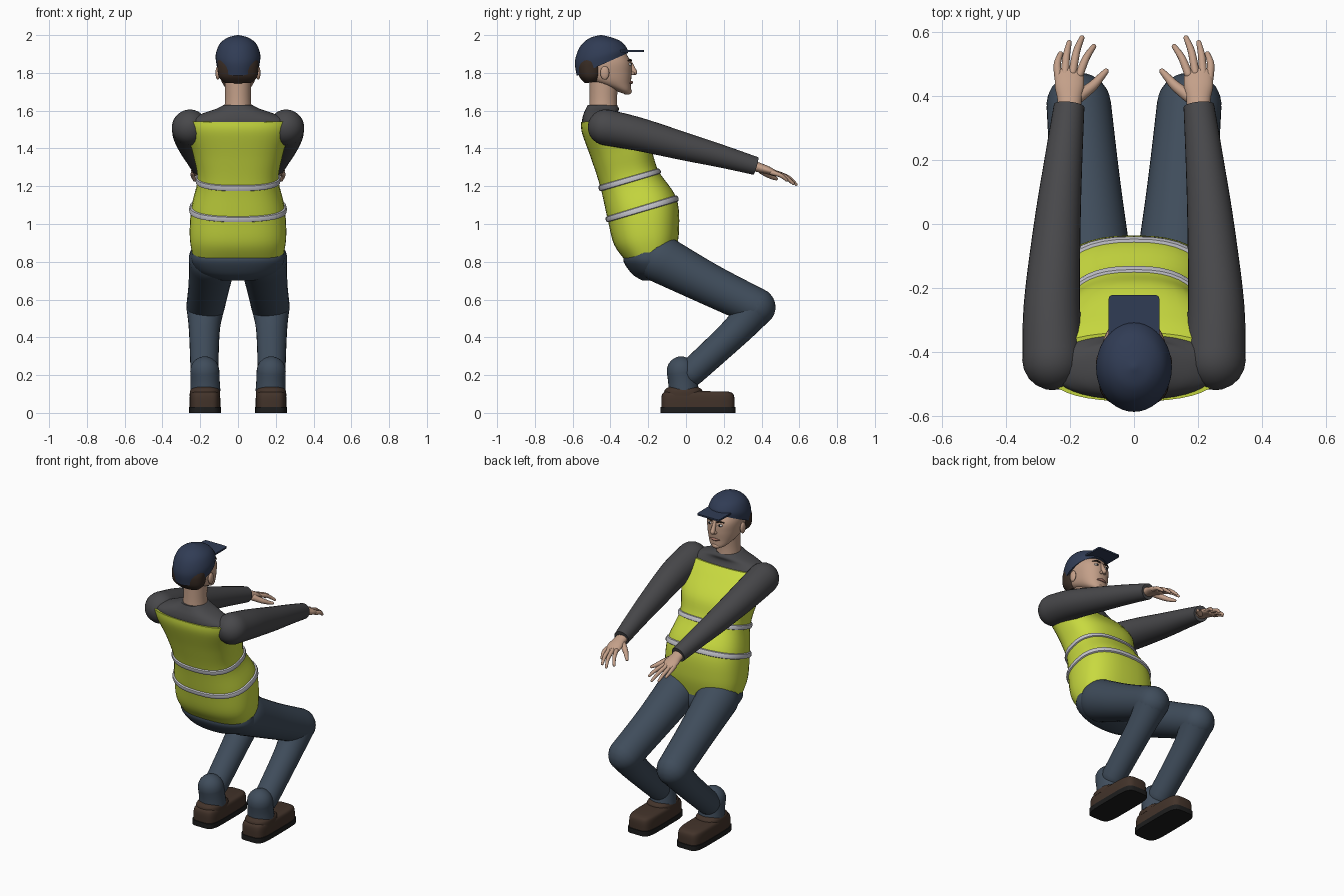
import bpy, bmesh
from math import sin, cos, pi, radians
from mathutils import Vector

if "Cube" in bpy.data.objects:
    bpy.data.objects.remove(bpy.data.objects["Cube"])


def material(name, r, g, b):
    m = bpy.data.materials.new(name)
    m.diffuse_color = (r, g, b, 1)
    m.use_nodes = True
    m.node_tree.nodes["Principled BSDF"].inputs["Base Color"].default_value = m.diffuse_color
    return m


VEST = material("vest_yellow", .58, .70, .05)
SHIRT = material("shirt_grey", .065, .065, .07)
PANTS = material("trouser_blue", .05, .073, .105)
CAP = material("cap_navy", .03, .045, .09)
SKIN = material("skin", .55, .35, .25)
HAIR = material("hair_brown", .04, .025, .018)
SHOE = material("shoe_brown", .055, .033, .023)
SOLE = material("sole_black", .012, .012, .012)
TAPE = material("tape_silver", .55, .55, .6)
LIP = material("lip", .36, .17, .13)
EYE = material("eye_white", .7, .7, .68)


def catmull(rows, t):
    """Smoothly interpolate rows of numbers at parameter t."""
    i = min(int(t), len(rows) - 2)
    f = t - i
    a, b, c, d = (rows[min(max(k, 0), len(rows) - 1)] for k in range(i - 1, i + 3))
    return [q + .5 * f * (r - p + f * (2 * p - 5 * q + 4 * r - s + f * (3 * (q - r) + s - p)))
            for p, q, r, s in zip(a, b, c, d)]


def resample(rows, n):
    count = (len(rows) - 1) * n
    return [catmull(rows, k / n) for k in range(count + 1)]


def skin_rings(name, rings, mat, angle=40):
    """Join closed rings of points into a capped smooth surface."""
    bm = bmesh.new()
    vs = [[bm.verts.new(p) for p in ring] for ring in rings]
    n = len(vs[0])
    for a, b in zip(vs, vs[1:]):
        for i in range(n):
            bm.faces.new((a[i], a[(i + 1) % n], b[(i + 1) % n], b[i]))
    bm.faces.new(vs[0][::-1])
    bm.faces.new(vs[-1])
    bmesh.ops.recalc_face_normals(bm, faces=bm.faces)
    me = bpy.data.meshes.new(name)
    bm.to_mesh(me)
    bm.free()
    me.polygons.foreach_set("use_smooth", [True] * len(me.polygons))
    me.set_sharp_from_angle(angle=radians(angle))
    me.materials.append(mat)
    ob = bpy.data.objects.new(name, me)
    bpy.context.collection.objects.link(ob)
    return ob


def section(row, x=0, power=2, grow=0, n=40):
    """Superellipse ring from (y back, z back, y front, z front, half width)."""
    yb, zb, yf, zf, w = row
    c = Vector((x, (yb + yf) / 2, (zb + zf) / 2))
    v = Vector((0, (yf - yb) / 2, (zf - zb) / 2))
    v *= 1 + grow / v.length
    pts = []
    for i in range(n):
        co, si = cos(2 * pi * i / n), sin(2 * pi * i / n)
        e = 2 / power
        pts.append(c + Vector(((w + grow) * abs(co) ** e * (1 if co > 0 else -1), 0, 0))
                   + v * abs(si) ** e * (1 if si > 0 else -1))
    return pts


def loft(name, rows, mat, x=0, power=2, sub=6):
    return skin_rings(name, [section(r, x, power) for r in resample(rows, sub)], mat)


def tube(name, rows, mat, caps=(1, 1), sub=5, n=20):
    """Round-ended limb through rows of (x, y, z, radius[, vertical radius])."""
    rows = resample([r if len(r) == 5 else (*r, r[3]) for r in rows], sub)
    pts = [Vector(r[:3]) for r in rows]
    rings = []

    def ring(c, t, ru, rv):
        up = Vector((0, 1, 0)) if abs(t.z) > .9 else Vector((0, 0, 1))
        u = t.cross(up).normalized()
        v = u.cross(t)
        rings.append([c + u * ru * cos(2 * pi * i / n) + v * rv * sin(2 * pi * i / n)
                      for i in range(n)])

    arc = [radians(a) for a in (18, 36, 54, 72, 86)]
    last = len(rows) - 1
    for k, r in enumerate(rows):
        t = (pts[min(k + 1, last)] - pts[max(k - 1, 0)]).normalized()
        if k == 0 and caps[0]:
            for a in reversed(arc):
                ring(pts[k] - t * r[4] * sin(a), t, r[3] * cos(a), r[4] * cos(a))
        ring(pts[k], t, r[3], r[4])
        if k == last and caps[1]:
            for a in arc:
                ring(pts[k] + t * r[4] * sin(a), t, r[3] * cos(a), r[4] * cos(a))
    return skin_rings(name, rings, mat)


def ball(name, c, r, mat):
    rings = []
    for k in range(1, 14):
        a = pi * k / 14
        rings.append([(c[0] + r[0] * sin(a) * cos(b), c[1] + r[1] * sin(a) * sin(b),
                       c[2] - r[2] * cos(a)) for b in (2 * pi * i / 20 for i in range(20))])
    return skin_rings(name, rings, mat)


# Torso: vest, reflective bands, shirt yoke, pelvis
body = [(-.315, .80, -.06, .83, .235), (-.38, .89, -.037, .96, .255),
        (-.415, 1.025, -.05, 1.135, .248), (-.452, 1.19, -.145, 1.28, .215),
        (-.50, 1.34, -.19, 1.40, .238), (-.55, 1.48, -.28, 1.50, .272),
        (-.555, 1.54, -.34, 1.555, .275)]
loft("vest", body, VEST, power=2.5)
for k, t in enumerate((2, 3)):
    steps = ((-.11, -.004), (-.08, .008), (0, .011), (.08, .008), (.11, -.004))
    skin_rings(f"reflective_band_{k}", [section(catmull(body, t + d), 0, 2.5, g) for d, g in steps], TAPE)
loft("shirt_yoke", [(-.54, 1.46, -.30, 1.48, .26), (-.55, 1.535, -.345, 1.55, .262),
                    (-.545, 1.575, -.36, 1.585, .20), (-.53, 1.61, -.355, 1.61, .115),
                    (-.52, 1.63, -.365, 1.628, .078)], SHIRT, power=2.3)
loft("trouser_seat", [(-.23, .70, -.09, .70, .08), (-.285, .735, -.06, .73, .19),
                      (-.33, .80, -.05, .79, .243), (-.325, .84, -.07, .86, .245)], PANTS, power=2.3)

# Head and neck
loft("neck", [(-.515, 1.57, -.36, 1.57, .075), (-.51, 1.66, -.365, 1.66, .069),
              (-.51, 1.77, -.36, 1.73, .07)], SKIN)
loft("head", [(-.36, 1.70, -.315, 1.686, .022), (-.42, 1.728, -.294, 1.70, .058),
              (-.51, 1.76, -.292, 1.745, .086), (-.55, 1.80, -.288, 1.80, .099),
              (-.56, 1.86, -.293, 1.86, .104), (-.55, 1.93, -.33, 1.92, .09)], SKIN, power=2.25)
loft("hair", [(-.535, 1.745, -.46, 1.755, .075), (-.565, 1.78, -.44, 1.785, .103),
              (-.575, 1.83, -.42, 1.86, .109), (-.57, 1.87, -.38, 1.90, .108)], HAIR, power=2.3)
tube("nose", [(0, -.298, 1.862, .009), (0, -.284, 1.83, .012), (0, -.273, 1.803, .015)], SKIN)
tube("mouth", [(-.03, -.297, 1.748, .004), (0, -.288, 1.75, .008), (.03, -.297, 1.748, .004)], LIP)
ball("chin", (0, -.312, 1.704), (.03, .025, .02), SKIN)

# Cap crown and brim
loft("cap_crown", [(-.578, 1.785, -.308, 1.905, .114), (-.588, 1.86, -.313, 1.932, .118),
                   (-.563, 1.935, -.345, 1.967, .098), (-.515, 1.982, -.395, 1.988, .058),
                   (-.455, 2.0, -.445, 2.0, .005)], CAP)
loft("cap_brim", [(-.40, 1.91, -.222, 1.91, .08), (-.40, 1.92, -.222, 1.92, .08)], CAP, power=14, sub=1)

for side, s in (("left", -1), ("right", 1)):
    def limb(part, rows, mat, **kw):
        tube(f"{side}_{part}", [(r[0] * s, *r[1:]) for r in rows], mat, **kw)

    # Face details
    ball(f"{side}_ear", (s * .107, -.43, 1.80), (.012, .024, .036), SKIN)
    ball(f"{side}_eye", (s * .036, -.300, 1.845), (.015, .012, .008), EYE)
    ball(f"{side}_pupil", (s * .036, -.292, 1.845), (.007, .006, .007), SOLE)
    ball(f"{side}_nostril", (s * .012, -.284, 1.797), (.009, .012, .009), SKIN)
    limb("eyebrow", [(.018, -.291, 1.865, .005), (.038, -.294, 1.870, .005),
                     (.06, -.306, 1.864, .003)], HAIR, n=8)

    # Arm and hand
    limb("sleeve", [(.255, -.425, 1.512, .095), (.257, -.25, 1.475, .088), (.240, 0, 1.408, .073),
                    (.222, .19, 1.358, .06), (.203, .37, 1.307, .048)], SHIRT, caps=(1, 0), n=28)
    limb("palm", [(.203, .34, 1.313, .036, .03), (.202, .39, 1.298, .038, .025),
                  (.202, .435, 1.284, .046, .021), (.200, .475, 1.266, .042, .015)], SKIN)
    fingers = ((.236, .455, .240, .50, .230, .533, 1.232), (.216, .47, .212, .525, .203, .568, 1.215),
               (.192, .475, .180, .54, .163, .583, 1.210), (.170, .47, .150, .52, .126, .556, 1.222))
    for k, (x0, y0, x1, y1, x2, y2, z2) in enumerate(fingers):
        limb(f"finger_{k}", [(x0, y0, 1.272, .013), (x1, y1, (1.272 + z2) / 2 + .006, .0115),
                             (x2, y2, z2, .008)], SKIN, n=12)
    limb("thumb", [(.172, .40, 1.285, .02), (.13, .432, 1.262, .016), (.104, .46, 1.247, .012),
                   (.088, .478, 1.240, .009)], SKIN, n=12)

    # Leg
    limb("thigh", [(.133, -.135, .815, .127), (.152, .12, .682, .11), (.173, .373, .560, .101)], PANTS, n=32)
    limb("shin", [(.173, .373, .560, .101), (.178, .27, .438, .082), (.178, .03, .215, .073)], PANTS, n=28)
    limb("trouser_cuff", [(.176, -.025, .222, .077), (.174, -.018, .17, .077),
                          (.173, -.012, .115, .08)], PANTS, caps=(1, 0), n=28)

    # Shoe
    x = s * .175
    loft(f"{side}_shoe_sole", [(-.135, 0, .262, 0, .084), (-.135, .032, .262, .032, .084)],
         SOLE, x=x, power=5, sub=1)
    loft(f"{side}_shoe_upper", [(-.13, .03, .257, .03, .081), (-.13, .08, .256, .08, .081),
                                (-.122, .105, .246, .104, .075), (-.10, .116, .22, .114, .058)],
         SHOE, x=x, power=4.5)
    loft(f"{side}_shoe_collar", [(-.118, .09, .09, .09, .081), (-.112, .122, .085, .122, .077),
                                 (-.09, .138, .06, .138, .055)], SHOE, x=x, power=2.6)
